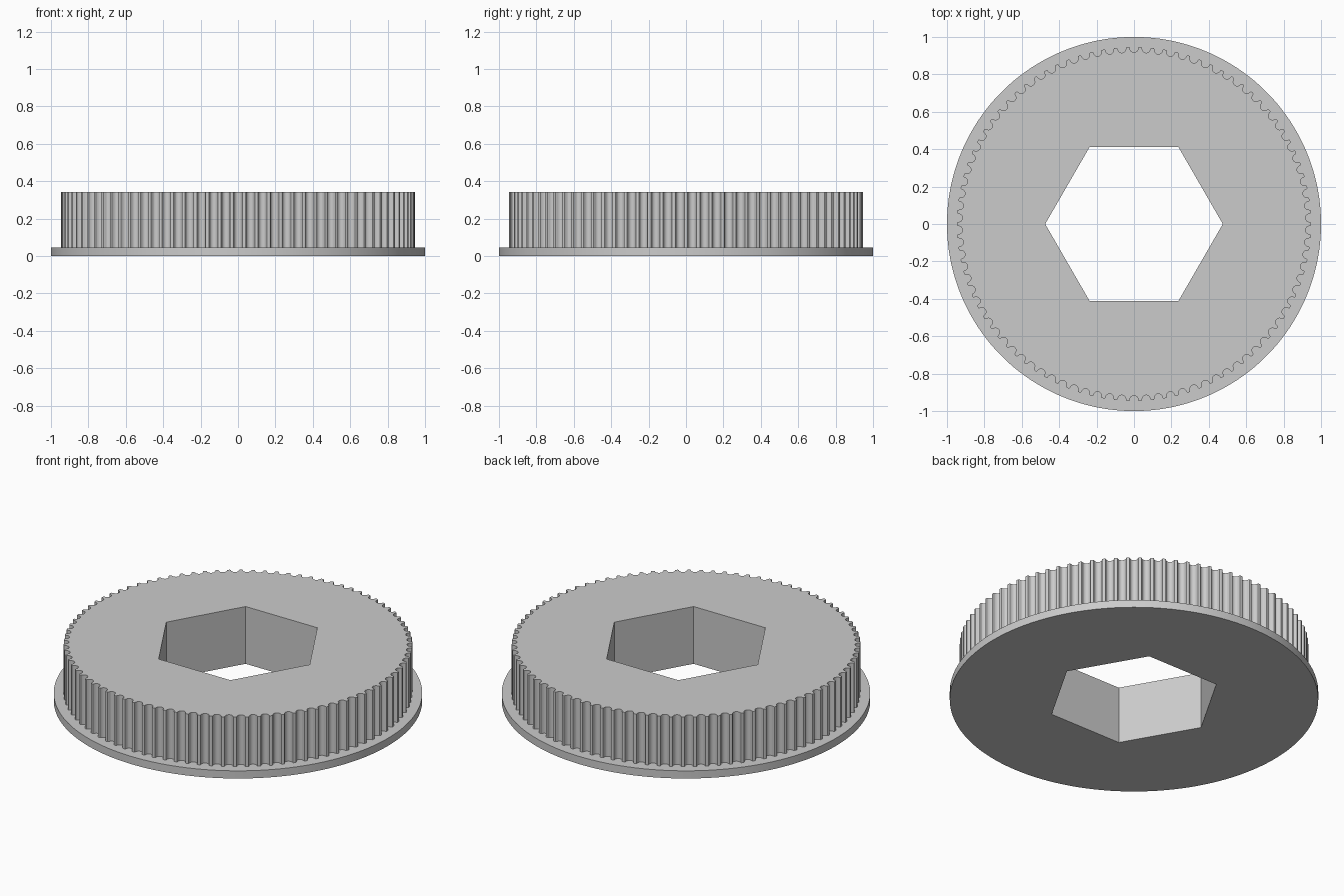
import bpy, bmesh, math
from mathutils import Vector

cube = bpy.data.objects.get("Cube")
if cube:
    bpy.data.objects.remove(cube, do_unlink=True)

TEETH = 90
FLANGE_R, RIM_R, BORE_R = 1.0, 0.9465, 0.475
FLANGE_Z, TOP_Z = 0.046, 0.343

# Half of one belt groove: (sideways offset, depth), from mouth to floor
HALF_GROOVE = [(.0282, 0), (.0245, .0014), (.0226, .005), (.0218, .009),
               (.0207, .013), (.019, .017), (.017, .0205), (.0135, .024),
               (.0094, .0267), (.0048, .0283)]
GROOVE = HALF_GROOVE + [(0, .0288)] + [(-x, d) for x, d in reversed(HALF_GROOVE)]


def polygon(radius, sides):
    return [Vector((radius * math.cos(math.tau * i / sides),
                    radius * math.sin(math.tau * i / sides), 0)) for i in range(sides)]


def toothed_outline():
    mouth = math.sqrt(RIM_R ** 2 - HALF_GROOVE[0][0] ** 2)
    points = []
    for i in range(TEETH):
        a = math.pi / 2 + math.tau * i / TEETH
        out = Vector((math.cos(a), math.sin(a), 0))
        side = Vector((out.y, -out.x, 0))
        points += [out * (mouth - d) + side * x for x, d in GROOVE]
    return points


bm = bmesh.new()


def ring(outline, z):
    """Closed loop of vertices at one height, with its edges."""
    verts = [bm.verts.new((p.x, p.y, z)) for p in outline]
    edges = [bm.edges.new((v, verts[i - 1])) for i, v in enumerate(verts)]
    return verts, edges


def wall(lower, upper):
    a, b = lower[0], upper[0]
    for i in range(len(a)):
        bm.faces.new((a[i - 1], a[i], b[i], b[i - 1]))


def cap(outer, inner, direction):
    bmesh.ops.triangle_fill(bm, use_beauty=True, edges=outer[1] + inner[1],
                            normal=(0, 0, direction))


circle, teeth, hexagon = polygon(FLANGE_R, 180), toothed_outline(), polygon(BORE_R, 6)
flange_low, flange_high = ring(circle, 0), ring(circle, FLANGE_Z)
rim_low, rim_high = ring(teeth, FLANGE_Z), ring(teeth, TOP_Z)
bore_low, bore_high = ring(hexagon, 0), ring(hexagon, TOP_Z)

# Flange edge, toothed rim and hexagonal bore
wall(flange_low, flange_high)
wall(rim_low, rim_high)
wall(bore_low, bore_high)

# Underside, flange ledge and top face
cap(flange_low, bore_low, -1)
cap(flange_high, rim_low, 1)
cap(rim_high, bore_high, 1)
bmesh.ops.recalc_face_normals(bm, faces=bm.faces)

mesh = bpy.data.meshes.new("toothed_pulley")
bm.to_mesh(mesh)
bm.free()
pulley = bpy.data.objects.new("toothed_pulley", mesh)
bpy.context.collection.objects.link(pulley)

# Plain grey finish
grey = bpy.data.materials.new("light_grey")
grey.use_nodes = True
colour = (0.6, 0.6, 0.6, 1)
grey.diffuse_color = colour
grey.node_tree.nodes["Principled BSDF"].inputs["Base Color"].default_value = colour
mesh.materials.append(grey)

bpy.ops.object.select_all(action='DESELECT')
pulley.select_set(True)
bpy.context.view_layer.objects.active = pulley
bpy.ops.object.shade_smooth_by_angle(angle=math.radians(15))
